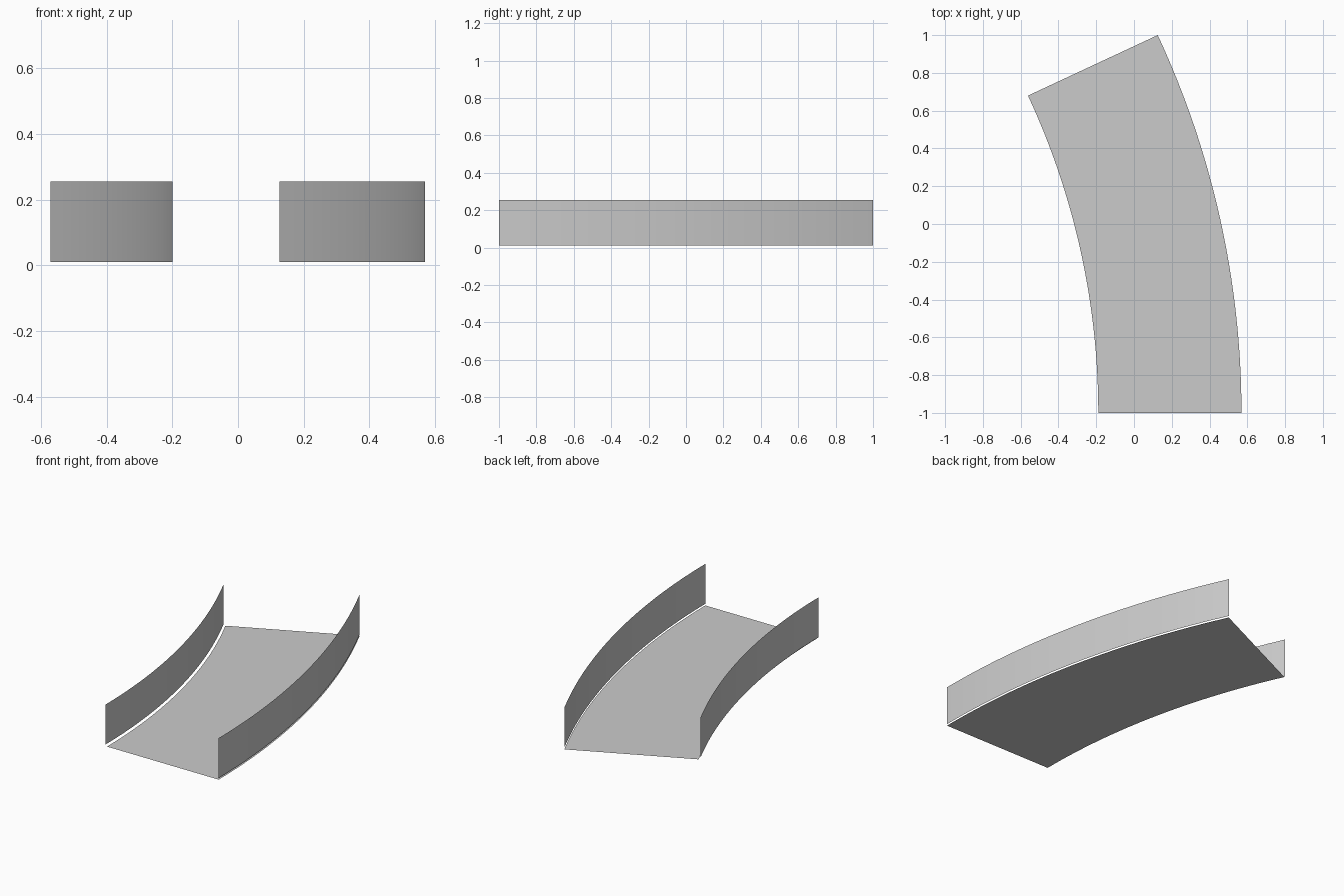
import bpy
import bmesh
import math

cube = bpy.data.objects.get("Cube")
if cube:
    bpy.data.objects.remove(cube, do_unlink=True)

SWEEP = math.radians(25)
SEGMENTS = 32
OUTER_RADIUS = 2 / math.sin(SWEEP)
INNER_WALL_RADIUS = OUTER_RADIUS - 0.768
INNER_FLOOR_RADIUS = OUTER_RADIUS - 0.758
CENTRE_X, CENTRE_Y = 0.569 - OUTER_RADIUS, -1.0
WALL_BOTTOM, WALL_TOP = 0.01, 0.255

grey = bpy.data.materials.new("light_grey")
grey.use_nodes = True
grey.diffuse_color = (0.6, 0.6, 0.6, 1)
grey.node_tree.nodes["Principled BSDF"].inputs["Base Color"].default_value = (0.6, 0.6, 0.6, 1)


def swept_strip(name, start, end):
    """Sweep a line between two (radius, height) points around the bend."""
    bm = bmesh.new()
    rows = []
    for i in range(SEGMENTS + 1):
        a = SWEEP * i / SEGMENTS
        rows.append([bm.verts.new((CENTRE_X + r * math.cos(a),
                                   CENTRE_Y + r * math.sin(a), z))
                     for r, z in (start, end)])
    for (a, b), (c, d) in zip(rows, rows[1:]):
        bm.faces.new((a, b, d, c)).smooth = True
    mesh = bpy.data.meshes.new(name)
    bm.to_mesh(mesh)
    bm.free()
    mesh.materials.append(grey)
    obj = bpy.data.objects.new(name, mesh)
    bpy.context.collection.objects.link(obj)
    return obj


# Flat floor of the bend
swept_strip("floor", (INNER_FLOOR_RADIUS, 0), (OUTER_RADIUS, 0))

# Thin side walls, just clear of the floor
swept_strip("outer_wall", (OUTER_RADIUS, WALL_TOP), (OUTER_RADIUS, WALL_BOTTOM))
swept_strip("inner_wall", (INNER_WALL_RADIUS, WALL_BOTTOM), (INNER_WALL_RADIUS, WALL_TOP))
